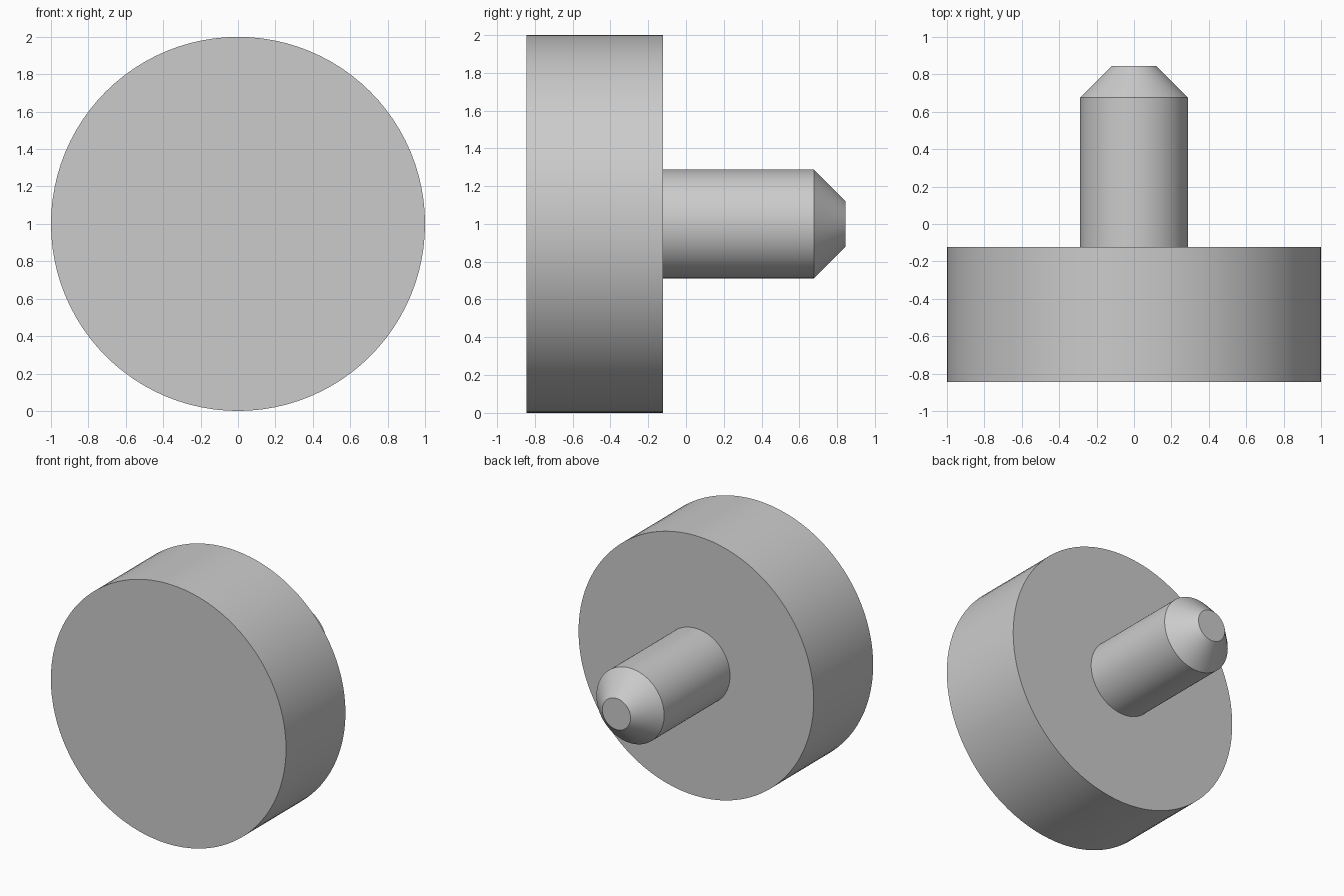
import bpy
import bmesh
import math
from mathutils import Matrix, Vector

cube = bpy.data.objects.get("Cube")
if cube:
    bpy.data.objects.remove(cube, do_unlink=True)

SIDES = 96
AXIS_HEIGHT = 1.0

# Plain grey material
grey = bpy.data.materials.new("light grey")
grey.use_nodes = True
colour = (0.6, 0.6, 0.6, 1)
grey.diffuse_color = colour
grey.node_tree.nodes["Principled BSDF"].inputs["Base Color"].default_value = colour


def turned_part(name, profile, material):
    """Turn a (radius, y) profile about the y axis, capping both ends."""
    bm = bmesh.new()
    rings = []
    for radius, y in profile:
        ring = []
        for i in range(SIDES):
            a = math.tau * i / SIDES
            ring.append(bm.verts.new((radius * math.cos(a), y, radius * math.sin(a))))
        rings.append(ring)
    for r0, r1 in zip(rings, rings[1:]):
        for i in range(SIDES):
            j = (i + 1) % SIDES
            bm.faces.new((r0[i], r0[j], r1[j], r1[i]))
    bm.faces.new(rings[0])
    bm.faces.new(rings[-1])
    bmesh.ops.recalc_face_normals(bm, faces=bm.faces)
    bmesh.ops.transform(bm, matrix=Matrix.Translation(Vector((0, 0, AXIS_HEIGHT))), verts=bm.verts)
    mesh = bpy.data.meshes.new(name)
    bm.to_mesh(mesh)
    bm.free()
    mesh.materials.append(material)
    obj = bpy.data.objects.new(name, mesh)
    bpy.context.collection.objects.link(obj)
    bpy.ops.object.select_all(action="DESELECT")
    obj.select_set(True)
    bpy.context.view_layer.objects.active = obj
    bpy.ops.object.shade_smooth_by_angle(angle=math.radians(30))
    return obj


# Wide disc head and chamfered locating pin, turned as one piece
turned_part("disc_with_chamfered_pin", [
    (1.0, -0.845),
    (1.0, -0.123),
    (0.288, -0.123),
    (0.288, 0.677),
    (0.12, 0.845),
], grey)
